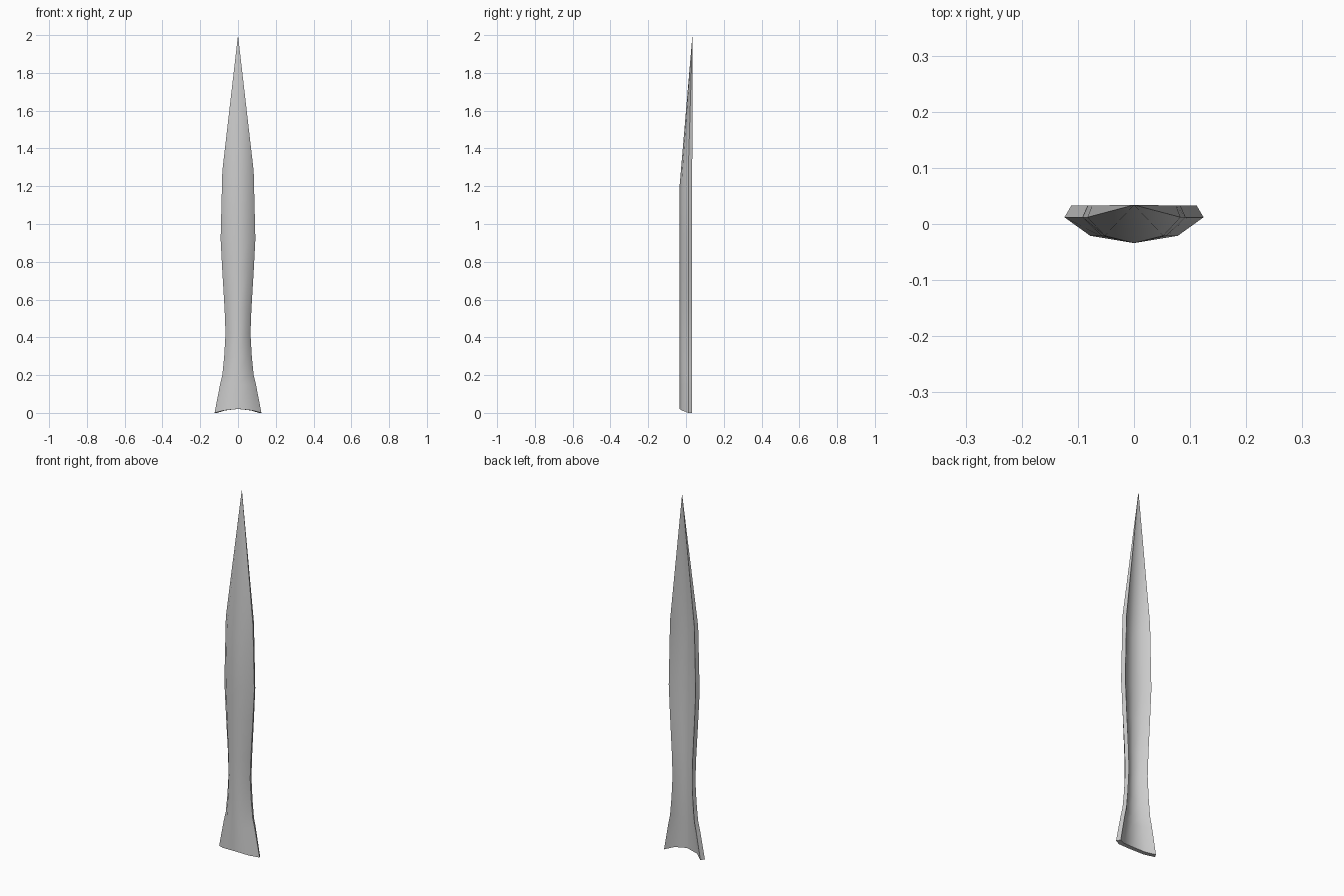
import bpy, bmesh, math

if "Cube" in bpy.data.objects:
    bpy.data.objects.remove(bpy.data.objects["Cube"])

# Half cross-section as (fraction of half width, y): convex front, hollow back
OUTER = [(0.0, -0.034), (0.63, -0.021), (1.0, 0.012)]
INNER = [(0.0, -0.010), (0.55, 0.002), (0.90, 0.033)]

# Blade stations: (height, half width)
STATIONS = [(0.0, 0.124), (0.15, 0.095), (0.20, 0.083), (0.30, 0.073), (0.42, 0.066),
            (0.55, 0.071), (0.75, 0.083), (0.92, 0.092), (1.28, 0.083)]
TIP = (0.0, 0.034, 2.0)


def full(half):
    """Mirror a half section into a left-to-right strip."""
    return [(-f, y) for f, y in reversed(half[1:])] + half


def height(z, f, last):
    """Arch the bottom edge and dip the shoulder line at the ridge."""
    if z == 0.0:
        return 0.021 * (1 - f * f)
    return z - 0.08 * (1 - abs(f)) if last else z


bm = bmesh.new()
front, back = full(OUTER), full(INNER)
n = len(front)
section = front + back[::-1]

# Rings of the shell
rings = []
for i, (z, w) in enumerate(STATIONS):
    last = i == len(STATIONS) - 1
    ring = []
    for k, (f, y) in enumerate(section):
        ref = front[k][0] if k < n else front[2 * n - 1 - k][0]
        ring.append(bm.verts.new((f * w, y, height(z, ref, last))))
    rings.append(ring)

# Walls between rings
m = len(section)
for a, b in zip(rings, rings[1:]):
    for k in range(m):
        j = (k + 1) % m
        bm.faces.new((a[k], a[j], b[j], b[k]))

# Pointed tip
tip = bm.verts.new(TIP)
for k in range(m):
    bm.faces.new((rings[-1][k], rings[-1][(k + 1) % m], tip))

# Bottom rim joining the front skin to the hollow back
base = rings[0]
for k in range(n - 1):
    bm.faces.new((base[k + 1], base[k], base[m - 1 - k], base[m - 2 - k]))

bmesh.ops.recalc_face_normals(bm, faces=bm.faces)
mesh = bpy.data.meshes.new("blade")
bm.to_mesh(mesh)
bm.free()

blade = bpy.data.objects.new("blade", mesh)
bpy.context.collection.objects.link(blade)
bpy.context.view_layer.objects.active = blade
blade.select_set(True)
bpy.ops.object.shade_smooth_by_angle(angle=math.radians(40))
